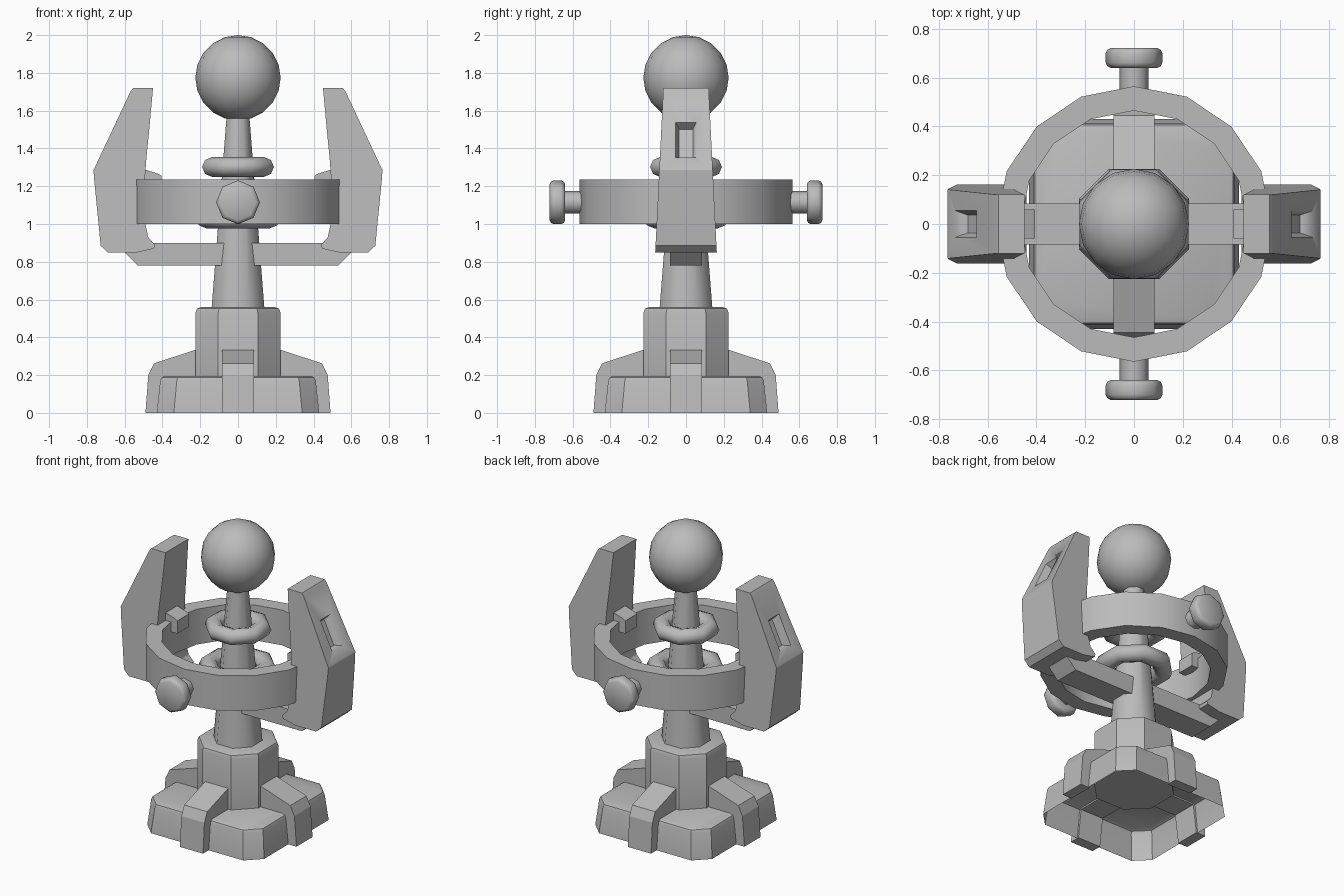
import bpy, bmesh, math
from mathutils import Matrix, Vector

if "Cube" in bpy.data.objects:
    bpy.data.objects.remove(bpy.data.objects["Cube"])

grey = bpy.data.materials.new("plain_grey")
grey.diffuse_color = (0.5, 0.5, 0.5, 1)
grey.use_nodes = True
grey.node_tree.nodes["Principled BSDF"].inputs["Base Color"].default_value = grey.diffuse_color


def finish(bm, name, bevel=0.0, angle=30):
    bmesh.ops.recalc_face_normals(bm, faces=bm.faces)
    me = bpy.data.meshes.new(name)
    bm.to_mesh(me)
    bm.free()
    ob = bpy.data.objects.new(name, me)
    bpy.context.collection.objects.link(ob)
    me.materials.append(grey)
    if bevel:
        m = ob.modifiers.new("bevel", 'BEVEL')
        m.width, m.segments = bevel, 2
        m.limit_method, m.angle_limit = 'ANGLE', math.radians(60)
    bpy.ops.object.select_all(action='DESELECT')
    ob.select_set(True)
    bpy.context.view_layer.objects.active = ob
    bpy.ops.object.shade_smooth_by_angle(angle=math.radians(angle))
    return ob


def loft(bm, rings, cap_start=True, cap_end=True):
    """Skin a list of equal-length point rings."""
    vs = [[bm.verts.new(p) for p in r] for r in rings]
    n = len(vs[0])
    for a, b in zip(vs, vs[1:]):
        for i in range(n):
            j = (i + 1) % n
            bm.faces.new((a[i], a[j], b[j], b[i]))
    if cap_start:
        bm.faces.new(vs[0])
    if cap_end:
        bm.faces.new(vs[-1])


def cut_square(h, c, z):
    """Square of half width h with corners cut by c."""
    k = h - c
    pts = [(h, -k), (h, k), (k, h), (-k, h), (-h, k), (-h, -k), (-k, -h), (k, -h)]
    return [(x, y, z) for x, y in pts]


def circle(r, z, n, phase=0.0):
    return [(r * math.cos(2 * math.pi * i / n + phase),
             r * math.sin(2 * math.pi * i / n + phase), z) for i in range(n)]


def slab(profile, half, matrix=None):
    """Extrude an x/z profile in y; half(z) is the half thickness."""
    bm = bmesh.new()
    loft(bm, [[(x, s * half(z), z) for x, z in profile] for s in (-1, 1)])
    if matrix:
        bm.transform(matrix)
    return bm


def turn(a):
    return Matrix.Rotation(a, 4, 'Z')


OCT = 1 / math.cos(math.pi / 8)

# base: open-bottomed shell with softened top rim
bm = bmesh.new()
loft(bm, [cut_square(0.43, 0.09, 0), cut_square(0.412, 0.088, 0.17),
          cut_square(0.405, 0.086, 0.187), cut_square(0.388, 0.08, 0.195)], cap_start=False)
finish(bm, "base")

# tower block
bm = bmesh.new()
loft(bm, [cut_square(0.225, 0.12, 0.18), cut_square(0.225, 0.12, 0.53),
          cut_square(0.217, 0.117, 0.552), cut_square(0.195, 0.108, 0.56)])
finish(bm, "tower")

# four ribs bracing the base
rib = [(0.49, 0), (0.475, 0.2), (0.445, 0.262), (0.2, 0.342),
       (0.2, 0.185), (0.395, 0.185), (0.42, 0)]
for i in range(4):
    finish(slab(rib, lambda z: 0.085, turn(i * math.pi / 2)), f"base_rib_{i + 1}", angle=20)

# tapered post
bm = bmesh.new()
loft(bm, [circle(0.14 * OCT, 0.55, 8, math.pi / 8), circle(0.058 * OCT, 1.6, 8, math.pi / 8)])
finish(bm, "post", angle=50)


# collars around the post
def collar(name, major, minor, z):
    bm = bmesh.new()
    rings = []
    for k in range(9):
        a = 2 * math.pi * k / 8
        rings.append(circle((major + minor * math.cos(a)) * OCT,
                            z + minor * math.sin(a), 8, math.pi / 8))
    loft(bm, rings, False, False)
    bmesh.ops.remove_doubles(bm, verts=bm.verts, dist=1e-5)
    finish(bm, name, angle=60)


collar("upper_collar", 0.138, 0.052, 1.302)
collar("lower_collar", 0.168, 0.055, 1.032)

# ball
bm = bmesh.new()
bmesh.ops.create_uvsphere(bm, u_segments=16, v_segments=10, radius=0.226)
bm.transform(Matrix.Translation((0, 0, 1.774)))
finish(bm, "ball", angle=60)

# large hoop
bm = bmesh.new()
loft(bm, [circle(r, z, 16) for r, z in
          ((0.565, 1.0), (0.565, 1.235), (0.465, 1.235), (0.465, 1.0), (0.565, 1.0))], False, False)
bmesh.ops.remove_doubles(bm, verts=bm.verts, dist=1e-5)
finish(bm, "hoop")

# side knobs, front and back
for label, s in (("front", 1), ("back", -1)):
    bm = bmesh.new()
    prof = [(0.06, 0.5), (0.06, 0.64), (0.095, 0.64), (0.11, 0.648), (0.116, 0.662),
            (0.116, 0.7), (0.11, 0.714), (0.095, 0.722)]
    loft(bm, [circle(r, d, 8) for r, d in prof])
    bm.transform(Matrix.Translation((0, 0, 1.115)) @ Matrix.Rotation(s * math.pi / 2, 4, 'X'))
    finish(bm, f"{label}_knob", angle=50)

# cross arm under the hoop
arm = [(-0.53, 0.78), (0.53, 0.78), (0.6, 0.85), (0.6, 0.9), (-0.6, 0.9), (-0.6, 0.85)]
finish(slab(arm, lambda z: 0.085), "cross_arm", angle=20)

# claws with a recessed window and an inner tab
claw = [(0.45, 1.72), (0.555, 1.72), (0.57, 1.7), (0.765, 1.285), (0.762, 1.24), (0.727, 0.885),
        (0.69, 0.85), (0.535, 0.85), (0.445, 0.87), (0.44, 0.89), (0.475, 0.93),
        (0.49, 1.0), (0.492, 1.25), (0.485, 1.35), (0.468, 1.52)]
tab = [(0.52, 1.17), (0.405, 1.17), (0.405, 1.255), (0.42, 1.265), (0.52, 1.297)]
slope = math.atan2(0.195, 0.415)
for label, a in (("right", 0), ("left", math.pi)):
    body = finish(slab(claw, lambda z: 0.12 + 0.043 * (1.72 - z) / 0.87, turn(a)),
                  f"{label}_claw", angle=20)
    finish(slab(tab, lambda z: 0.06, turn(a)), f"{label}_claw_tab", angle=20)

    # tapered cutter pushed into the sloping outer face
    bm = bmesh.new()
    rings = []
    for d, w, h in ((-0.05, 0.036, 0.085), (0.0, 0.055, 0.103), (0.03, 0.066, 0.114)):
        rings.append([(d, -w, -h), (d, w, -h), (d, w, h), (d, -w, h)])
    loft(bm, rings)
    bm.transform(turn(a) @ Matrix.Translation((0.69, 0, 1.445)) @ Matrix.Rotation(-slope, 4, 'Y'))
    cutter = finish(bm, f"{label}_window_cutter")
    cutter.hide_render = True
    cutter.hide_viewport = True
    cut = body.modifiers.new("window", 'BOOLEAN')
    cut.operation, cut.object, cut.solver = 'DIFFERENCE', cutter, 'EXACT'
